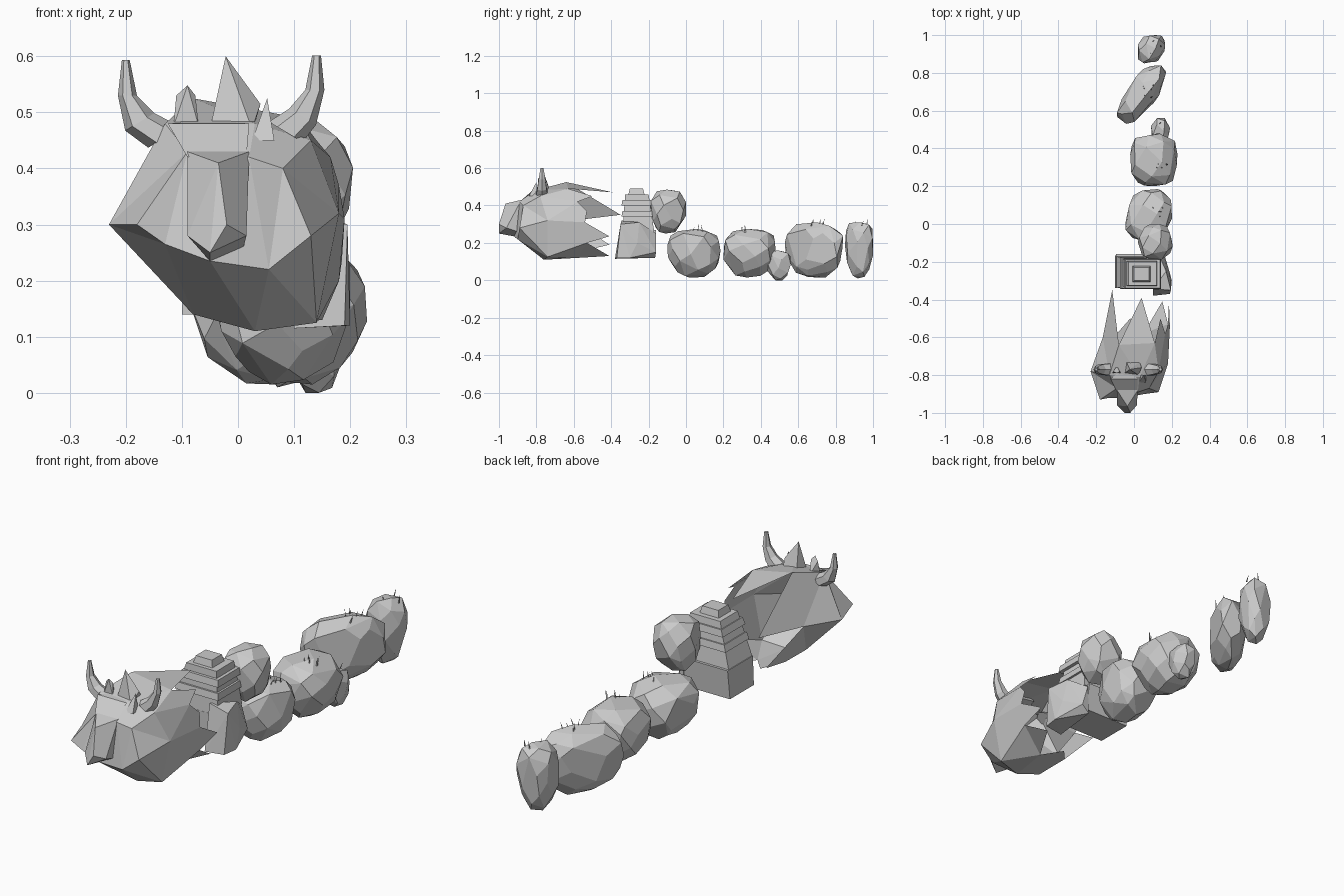
import bpy, bmesh, math, random
from mathutils import Vector

if "Cube" in bpy.data.objects:
    bpy.data.objects.remove(bpy.data.objects["Cube"])

random.seed(4)


def finish(name, bm):
    bmesh.ops.recalc_face_normals(bm, faces=bm.faces[:])
    me = bpy.data.meshes.new(name)
    bm.to_mesh(me)
    bm.free()
    ob = bpy.data.objects.new(name, me)
    bpy.context.collection.objects.link(ob)
    return ob


def hull(name, pts, flat=9):
    bm = bmesh.new()
    for p in pts:
        bm.verts.new(p)
    bmesh.ops.convex_hull(bm, input=bm.verts[:])
    bmesh.ops.delete(bm, geom=[v for v in bm.verts if not v.link_faces], context='VERTS')
    bmesh.ops.dissolve_limit(bm, angle_limit=math.radians(flat), verts=bm.verts[:], edges=bm.edges[:])
    return finish(name, bm)


def spike(name, base, tip, r, sides=4):
    base = Vector(base)
    ring = [base + Vector((math.cos(a) * r, math.sin(a) * r, 0))
            for a in [2 * math.pi * (i + 0.5) / sides for i in range(sides)]]
    return hull(name, ring + [Vector(tip)])


def rock(name, lo, hi, n=34, shear=0.0, taper=0.2, tufts=0):
    # faceted boulder fitted to a bounding box
    pts = []
    for i in range(n):
        z = 1 - 2 * (i + 0.5) / n
        a = i * 2.39996 + random.uniform(-0.25, 0.25)
        r = math.sqrt(1 - z * z) * (1 + taper * z)
        p = Vector((math.cos(a) * r, math.sin(a) * r, z))
        p = Vector([math.copysign(abs(c) ** 0.85, c) for c in p]) * random.uniform(0.95, 1.05)
        p.x += shear * p.y
        pts.append(p)
    mn = [min(p[k] for p in pts) for k in range(3)]
    mx = [max(p[k] for p in pts) for k in range(3)]
    fit = [[lo[k] + (p[k] - mn[k]) / (mx[k] - mn[k]) * (hi[k] - lo[k]) for k in range(3)] for p in pts]
    hull(name, fit, 14)
    # grass blades on the crown
    top = max(fit, key=lambda p: p[2])
    for i in range(tufts):
        b = Vector((top[0] + random.uniform(-.03, .03), top[1] + random.uniform(-.04, .04), hi[2] - .02))
        t = b + Vector((random.uniform(-.012, .012), random.uniform(-.012, .012), random.uniform(.03, .05)))
        spike(name + "_grass", b, t, 0.004, 3)


# head shell: three rings and a jagged open back edge
rings = [
    [(-.09, -.87, .43), (.02, -.89, .42), (.08, -.87, .40), (.13, -.89, .28),
     (.055, -.90, .22), (-.05, -.92, .235), (-.13, -.92, .265), (-.18, -.93, .30)],
    [(-.13, -.80, .48), (.03, -.81, .48), (.13, -.78, .45), (.18, -.74, .32),
     (.14, -.74, .125), (.03, -.76, .11), (-.08, -.74, .14), (-.23, -.78, .30)],
    [(-.08, -.64, .525), (.11, -.63, .49), (.165, -.58, .42), (.19, -.54, .31),
     (.18, -.53, .20), (.05, -.58, .12), (-.09, -.58, .15), (-.165, -.60, .32)],
]
tips = [(.04, -.39, .47), (.14, -.50, .45), (.18, -.53, .37), (.185, -.41, .235),
        (.15, -.41, .13), (-.02, -.50, .13), (-.11, -.41, .19), (-.115, -.35, .35)]
bm = bmesh.new()
vr = [[bm.verts.new(p) for p in r] for r in rings]
vt = [bm.verts.new(p) for p in tips]
caps = [bm.faces.new(vr[0])]
for i in range(8):
    j = (i + 1) % 8
    for a, b in zip(vr, vr[1:]):
        caps.append(bm.faces.new((a[i], a[j], b[j], b[i])))
    bm.faces.new((vr[2][i], vr[2][j], vt[i]))
bmesh.ops.triangulate(bm, faces=caps)
bmesh.ops.dissolve_limit(bm, angle_limit=math.radians(8), verts=bm.verts[:], edges=bm.edges[:])
finish("head_shell", bm)

# snout plate and brow wedges
hull("snout", [(-.09, -.88, .43), (.02, -.88, .43), (-.035, -.965, .41), (-.09, -.96, .28), (-.05, -1, .25),
               (-.02, -1, .30), (.015, -.96, .28), (-.05, -.92, .235), (.01, -.90, .26)])
hull("brow", [(-.125, -.82, .48), (.02, -.82, .48), (-.09, -.89, .42), (.015, -.89, .42), (-.05, -.76, .485)])


def horn(name, path):
    # tapered loft along a bent path
    bm = bmesh.new()
    prev = None
    for x, z, r in path:
        ring = []
        for k in range(6):
            a = math.pi * k / 3
            tilt = math.copysign(.6 * r * math.cos(a), x * math.cos(a)) if z < .5 else 0
            ring.append(bm.verts.new((x + r * math.cos(a), -.77 + 1.2 * r * math.sin(a), z - abs(tilt) * math.copysign(1, x * math.cos(a)))))
        if prev:
            for k in range(6):
                bm.faces.new((prev[k], prev[(k + 1) % 6], ring[(k + 1) % 6], ring[k]))
        else:
            bm.faces.new(ring)
        prev = ring
    bm.faces.new(prev)
    finish(name, bm)


horn("horn_left", [(-.13, .455, .03), (-.175, .483, .026), (-.197, .53, .017), (-.20, .593, .007)])
horn("horn_right", [(.085, .465, .03), (.115, .492, .024), (.137, .54, .017), (.14, .601, .008)])

# crest crystals
hull("crest_small_left", [(-.115, -.79, .475), (-.07, -.79, .475), (-.11, -.78, .53), (-.09, -.79, .548),
                          (-.076, -.78, .53), (-.09, -.75, .475)])
hull("crest_main", [(-.05, -.79, .47), (.025, -.80, .47), (.04, -.76, .515), (-.022, -.77, .60),
                    (-.04, -.73, .49), (.03, -.73, .48)])
spike("crest_small_right", (.045, -.82, .45), (.052, -.80, .525), .028, 4)


def slab(name, bottom, top):
    # block between two rectangles given as x0, x1, y0, y1, z
    pts = [(x, y, r[4]) for r in (bottom, top) for x in r[:2] for y in r[2:4]]
    return hull(name, pts, 2)


# neck: leaning stacked blocks with a buttress stone
slab("neck_base", (-.10, .13, -.34, -.17, .14), (-.095, .12, -.34, -.16, .27))
slab("neck_shaft", (-.095, .14, -.34, -.17, .26), (-.03, .12, -.325, -.20, .46))
slab("neck_cap", (-.01, .09, -.31, -.22, .45), (0, .08, -.30, -.23, .49))
for z in (.34, .40):
    g = (z - .26) * .33
    slab("neck_band", (-.10 + g, .142, -.345, -.165 - g * .4, z), (-.09 + g, .138, -.34, -.17 - g * .4, z + .03))
hull("neck_buttress", [(.10, -.38, .115), (.19, -.37, .12), (.20, -.30, .12), (.12, -.165, .12), (.195, -.35, .30),
                       (.10, -.345, .32), (.17, -.25, .31), (.13, -.16, .25), (.19, -.26, .2), (.16, -.16, .15)], 2)

# boulder chain forming the body
rock("shoulder_rock", (.02, -.19, .25), (.205, 0, .485), 34, taper=.1)
rock("body_rock_1", (-.045, -.10, .015), (.2, .185, .275), 42, shear=.15, tufts=5)
rock("body_rock_2", (-.02, .20, .015), (.23, .48, .275), 40, tufts=5)
rock("small_rock", (.09, .43, 0), (.19, .56, .16), 24, tufts=2)
rock("body_rock_3", (-.09, .53, .015), (.17, .84, .31), 42, shear=.85, tufts=6)
rock("tail_rock", (.02, .85, .01), (.165, 1, .31), 34, shear=.2, taper=.25, tufts=3)
